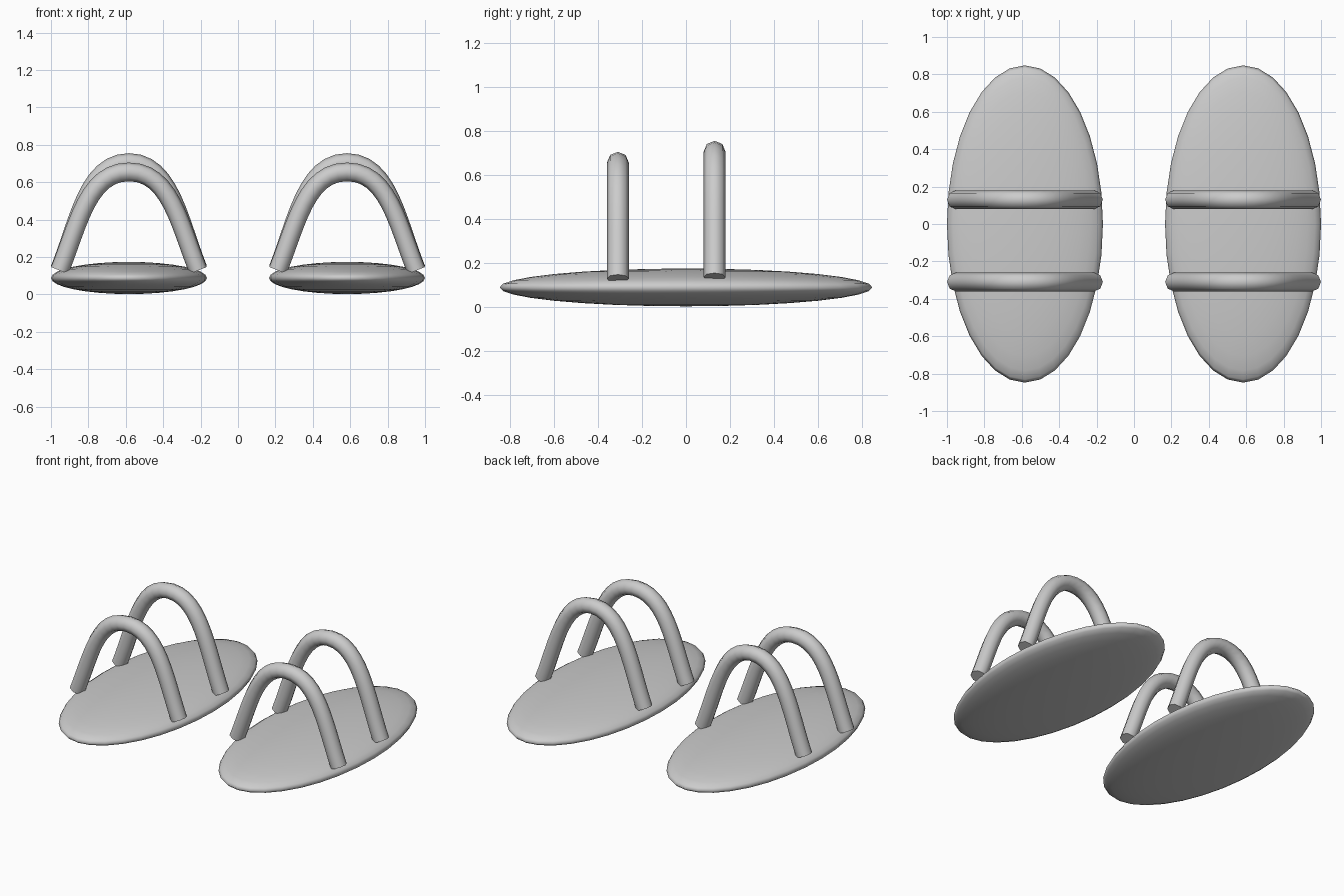
import bpy
from mathutils import Vector

cube = bpy.data.objects.get("Cube")
if cube:
    bpy.data.objects.remove(cube, do_unlink=True)

grey = bpy.data.materials.new("plain_grey")
grey.use_nodes = True
grey.diffuse_color = (0.6, 0.6, 0.6, 1)
grey.node_tree.nodes["Principled BSDF"].inputs["Base Color"].default_value = (0.6, 0.6, 0.6, 1)


def add_sole(name, x):
    """Flattened ellipsoid foot plate."""
    bpy.ops.mesh.primitive_uv_sphere_add(segments=32, ring_count=16, location=(x, 0, 0.088))
    sole = bpy.context.object
    sole.name = name
    sole.scale = (0.417, 0.848, 0.086)
    bpy.ops.object.transform_apply(location=False, rotation=False, scale=True)
    bpy.ops.object.shade_smooth()
    sole.data.materials.append(grey)


def add_strap(name, x, y, foot, top):
    """Eight-sided tube arching over the sole."""
    curve = bpy.data.curves.new(name, "CURVE")
    curve.dimensions = "3D"
    curve.bevel_depth = 0.05
    curve.bevel_resolution = 2
    curve.resolution_u = 12
    curve.use_fill_caps = True
    spline = curve.splines.new("BEZIER")
    spline.bezier_points.add(2)
    # Each entry: position, incoming handle, outgoing handle
    lean = Vector((0.1, 0, 0.25))
    left, right = Vector((-0.37, 0, foot)), Vector((0.37, 0, foot))
    peak, reach = Vector((0, 0, top)), Vector((0.22, 0, 0))
    mirrored = Vector((-lean.x, 0, lean.z))
    knots = [(left, left - lean, left + lean),
             (peak, peak - reach, peak + reach),
             (right, right + mirrored, right - mirrored)]
    for point, (co, before, after) in zip(spline.bezier_points, knots):
        point.handle_left_type = point.handle_right_type = "FREE"
        point.co, point.handle_left, point.handle_right = co, before, after
    a, b = spline.bezier_points[-1], right + mirrored
    a.handle_left = b
    strap = bpy.data.objects.new(name, curve)
    strap.location = (x, y, 0)
    bpy.context.collection.objects.link(strap)
    bpy.ops.object.select_all(action="DESELECT")
    strap.select_set(True)
    bpy.context.view_layer.objects.active = strap
    bpy.ops.object.convert(target="MESH")
    strap = bpy.context.object
    strap.name = name
    bpy.ops.object.shade_smooth_by_angle(angle=1.0)
    strap.data.materials.clear()
    strap.data.materials.append(grey)


# A matching pair of sandals, each with two straps
for side, x in (("left", 0.583), ("right", -0.583)):
    add_sole(side + "_sole", x)
    add_strap(side + "_front_strap", x, -0.31, 0.128, 0.655)
    add_strap(side + "_back_strap", x, 0.13, 0.135, 0.705)
